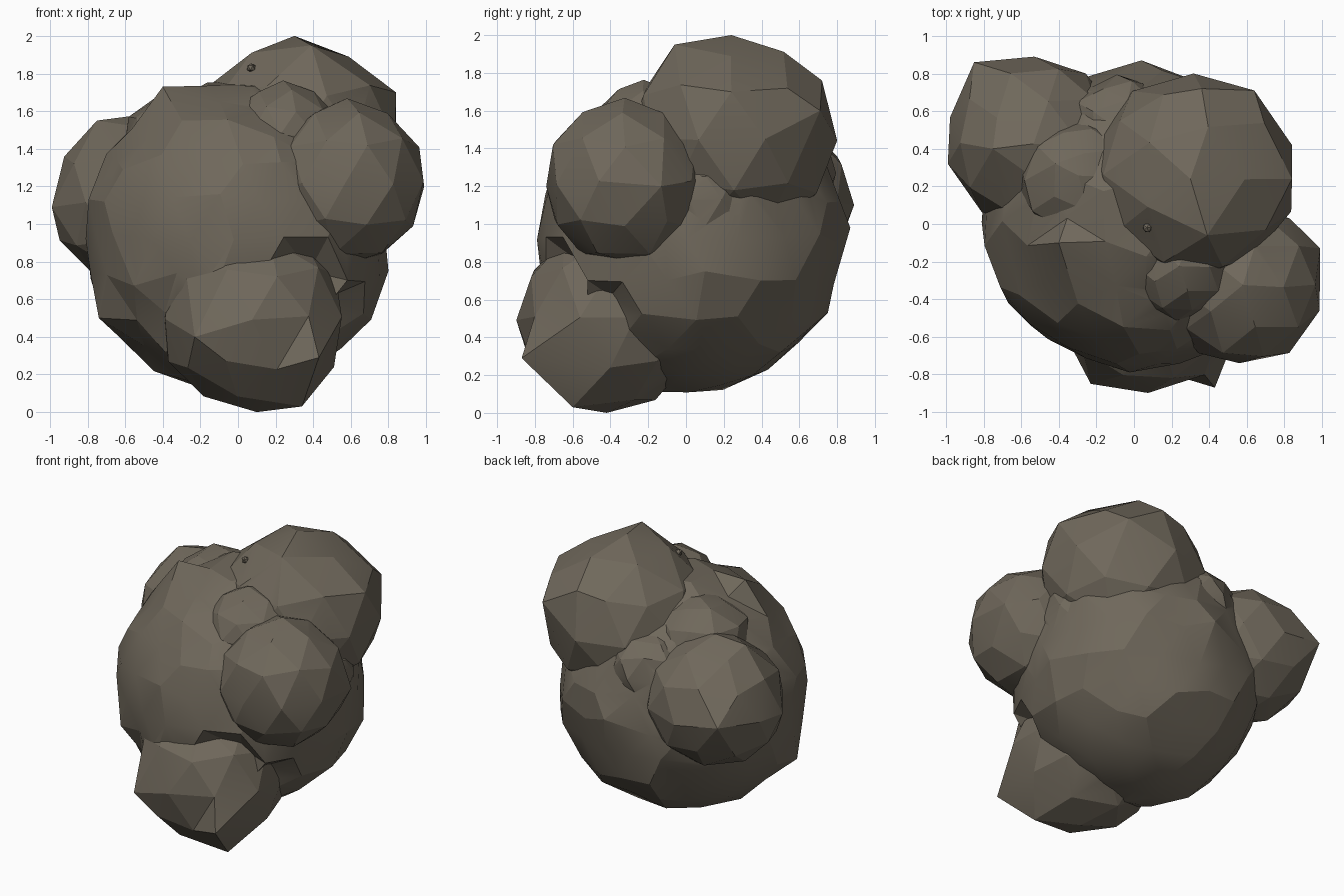
import bpy, bmesh, math, random
from mathutils import Vector

cube = bpy.data.objects.get("Cube")
if cube:
    bpy.data.objects.remove(cube, do_unlink=True)
random.seed(7)

stone = bpy.data.materials.new("brown grey stone")
stone.use_nodes = True
colour = (0.16, 0.138, 0.105, 1)
stone.diffuse_color = colour
bsdf = stone.node_tree.nodes["Principled BSDF"]
bsdf.inputs["Base Color"].default_value = colour
bsdf.inputs["Roughness"].default_value = 0.9


def lump(name, centre, size, detail=2, jitter=0.03, peaks=()):
    """Uneven faceted ball; each peak pulls the nearest free corner onto it."""
    bm = bmesh.new()
    bmesh.ops.create_icosphere(bm, subdivisions=detail, radius=1)
    c = Vector(centre)
    for v in bm.verts:
        shift = Vector([random.uniform(-jitter, jitter) for _ in range(3)])
        v.co = Vector(a * b for a, b in zip(v.co + shift, size)) + c
    free = list(bm.verts)
    for p in map(Vector, peaks):
        corner = min(free, key=lambda v: (v.co - p).length)
        corner.co = p
        free.remove(corner)
    me = bpy.data.meshes.new(name)
    bm.to_mesh(me)
    bm.free()
    me.materials.append(stone)
    ob = bpy.data.objects.new(name, me)
    bpy.context.collection.objects.link(ob)
    return ob


# Main body of the rock, dented low on its front right
rock = lump("rock", (0, 0.03, 0.93), (0.81, 0.81, 0.83), 3, 0.035,
            [(-0.4, -0.1, 1.73), (0.04, 0.87, 0.98), (0.8, 0.1, 0.75),
             (-0.74, -0.2, 0.5), (0.5, -0.4, 0.62), (0.38, -0.5, 0.75)])

# Large boulders growing out of it, and small ones filling the seams
boulders = [
    lump("right_boulder", (0.58, -0.33, 1.22), (0.42, 0.435, 0.44), 2, 0.02,
         [(0.56, -0.74, 1.2), (0.99, -0.13, 1.2), (0.62, -0.3, 0.8)]),
    lump("top_boulder", (0.31, 0.25, 1.45), (0.55, 0.55, 0.53), 2, 0.025,
         [(0.3, 0.24, 2.0), (0.64, 0.71, 1.6), (0.84, 0.42, 1.45),
          (0.84, 0.24, 1.7), (0.39, -0.06, 1.95), (0.36, 0.72, 1.76)]),
    lump("bottom_boulder", (0.08, -0.41, 0.5), (0.5, 0.48, 0.5), 2, 0.02,
         [(0.34, -0.6, 0.03), (0.1, -0.42, 0), (0.43, -0.87, 0.29),
          (-0.23, -0.85, 0.4)]),
    lump("left_boulder", (-0.53, 0.43, 1.12), (0.465, 0.46, 0.45), 2, 0.02,
         [(-0.85, 0.86, 1.15), (-0.99, 0.32, 1.09), (-0.53, 0.89, 1.1),
          (-0.75, 0.4, 1.55)]),
    lump("back_filler", (-0.08, 0.5, 1.27), (0.29, 0.29, 0.27), 2, 0.06),
    lump("upper_filler", (-0.3, 0.24, 1.42), (0.31, 0.31, 0.3), 2, 0.06),
    lump("front_filler", (0.24, -0.22, 1.46), (0.3, 0.29, 0.29), 2, 0.06),
    lump("side_filler", (0.5, 0.1, 1.13), (0.31, 0.31, 0.28), 2, 0.06),
    lump("pebble", (0.07, -0.02, 1.83), (0.025, 0.025, 0.025), 1, 0.1),
]

# Weld everything into one rock
for b in boulders:
    m = rock.modifiers.new("join " + b.name, "BOOLEAN")
    m.operation = "UNION"
    m.solver = "EXACT"
    m.object = b
dg = bpy.context.evaluated_depsgraph_get()
welded = bpy.data.meshes.new_from_object(rock.evaluated_get(dg))
rock.modifiers.clear()
rock.data = welded
for b in boulders:
    bpy.data.objects.remove(b, do_unlink=True)

# Soft faces with crisp broken edges
bpy.ops.object.select_all(action="DESELECT")
rock.select_set(True)
bpy.context.view_layer.objects.active = rock
bpy.ops.object.shade_smooth_by_angle(angle=math.radians(16))
